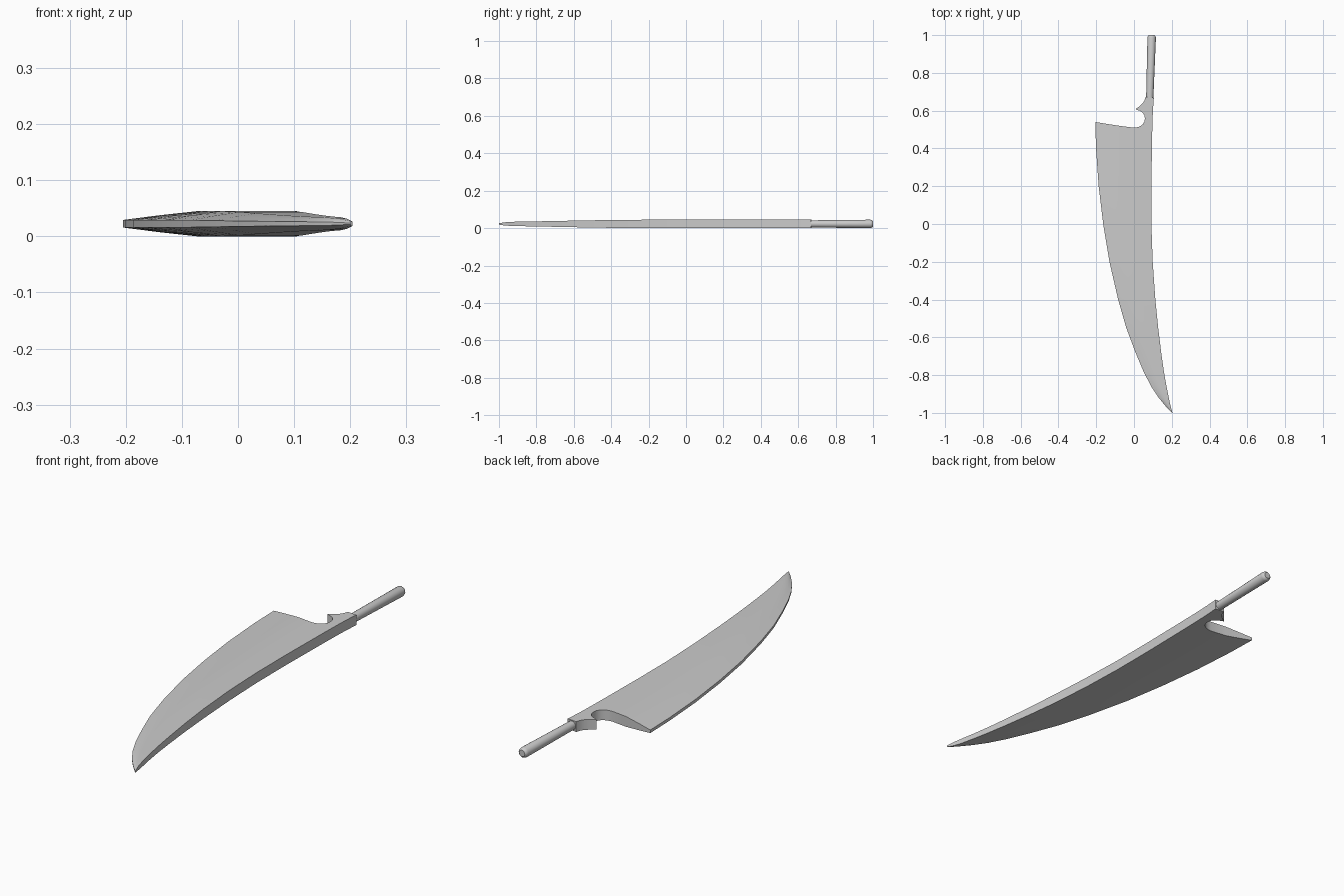
import bpy, bmesh, math
from mathutils import Vector, Matrix

if "Cube" in bpy.data.objects:
    bpy.data.objects.remove(bpy.data.objects["Cube"])

MID = 0.0225  # half thickness and mid height


def finish(bm, name, angle):
    bmesh.ops.remove_doubles(bm, verts=bm.verts, dist=0.0002)
    bmesh.ops.recalc_face_normals(bm, faces=bm.faces)
    me = bpy.data.meshes.new(name)
    bm.to_mesh(me)
    bm.free()
    ob = bpy.data.objects.new(name, me)
    bpy.context.collection.objects.link(ob)
    bpy.ops.object.select_all(action='DESELECT')
    ob.select_set(True)
    bpy.context.view_layer.objects.active = ob
    bpy.ops.object.shade_smooth_by_angle(angle=math.radians(angle))
    return ob


# Blade stations: y, cutting edge x, spine x, half thickness at the spine
stations = [
    (0.51, -0.205, 0.097, 0.0225), (0.40, -0.201, 0.095, 0.0225),
    (0.20, -0.187, 0.092, 0.0225), (0.0, -0.163, 0.092, 0.0225),
    (-0.2, -0.130, 0.099, 0.0225), (-0.4, -0.084, 0.113, 0.021),
    (-0.55, -0.041, 0.128, 0.0185), (-0.68, 0.008, 0.144, 0.016),
    (-0.78, 0.050, 0.158, 0.014), (-0.86, 0.091, 0.172, 0.0125),
    (-0.92, 0.131, 0.184, 0.0115), (-0.965, 0.168, 0.194, 0.009),
    (-1.0, 0.201, 0.204, 0.004)]
columns = [0, 0.22, 0.44, 0.6788, 1]
bevel = [0.3, 0.68, 1, 1, 1]
heel_y = [0.54, 0.529, 0.519, 0.51, 0.51]

bm = bmesh.new()
grid = {}
for i, (y, xl, xr, h) in enumerate(stations):
    for j, f in enumerate(columns):
        yy = heel_y[j] if i == 0 else y
        for s in (1, -1):
            grid[i, j, s] = bm.verts.new((xl + (xr - xl) * f, yy, MID + s * h * bevel[j]))


def quad(*keys):
    bm.faces.new([grid[k] for k in keys])


last, cols = len(stations) - 1, len(columns) - 1
for i in range(last):
    for j in range(cols):
        for s in (1, -1):
            quad((i, j, s), (i + 1, j, s), (i + 1, j + 1, s), (i, j + 1, s))
    for j in (0, cols):
        quad((i, j, 1), (i + 1, j, 1), (i + 1, j, -1), (i, j, -1))
for j in range(cols):
    quad((last, j, 1), (last, j + 1, 1), (last, j + 1, -1), (last, j, -1))
    if j < cols - 1:  # heel, open where the neck joins
        quad((0, j, 1), (0, j + 1, 1), (0, j + 1, -1), (0, j, -1))

# Neck with the round finger notch, open on the blade side
outline = [(0.0, 0.51)]
for k in range(9):
    a = math.radians(-80 + 165 * k / 8)
    outline.append((0.012 + 0.046 * math.cos(a), 0.558 + 0.046 * math.sin(a)))
outline += [(0.008, 0.609), (0.028, 0.622), (0.046, 0.639), (0.056, 0.655),
            (0.061, 0.672), (0.105, 0.668), (0.1, 0.6), (0.097, 0.51)]
top = [bm.verts.new((x, y, 2 * MID)) for x, y in outline]
low = [bm.verts.new((x, y, 0)) for x, y in outline]
bm.faces.new(top)
bm.faces.new(low)
for k in range(len(outline) - 1):
    bm.faces.new((top[k], top[k + 1], low[k + 1], low[k]))
finish(bm, "blade", 25)

# Handle rod, slightly tilted, with a rounded end
a, b = Vector((0.083, 0.655, MID)), Vector((0.094, 1.0, MID))
length = (b - a).length
turn = Matrix.Translation(a) @ (b - a).to_track_quat('Z', 'Y').to_matrix().to_4x4()
bm = bmesh.new()
rings = []
for r, d in [(0.019, 0), (0.0225, length - 0.014), (0.02, length - 0.005), (0.014, length)]:
    rings.append([bm.verts.new(turn @ Vector((r * math.cos(t * math.tau / 16),
                                              r * math.sin(t * math.tau / 16), d)))
                  for t in range(16)])
for p, q in zip(rings, rings[1:]):
    for t in range(16):
        bm.faces.new((p[t], p[(t + 1) % 16], q[(t + 1) % 16], q[t]))
bm.faces.new(rings[0])
bm.faces.new(rings[-1])
finish(bm, "handle", 35)
